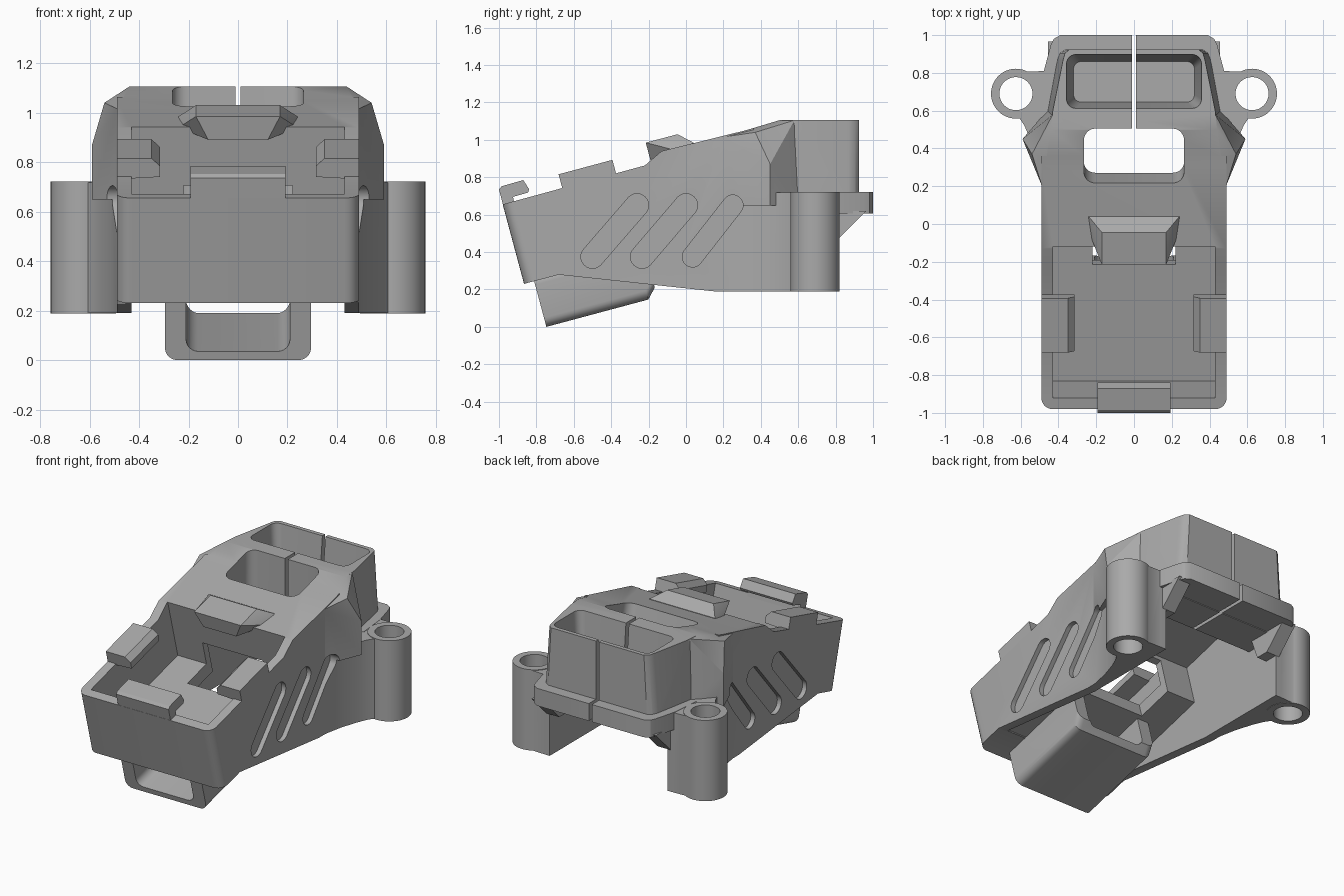
import bpy, bmesh, math
from mathutils import Vector

cube = bpy.data.objects.get("Cube")
if cube:
    bpy.data.objects.remove(cube, do_unlink=True)

grey = bpy.data.materials.new("plain grey")
grey.use_nodes = True
grey.diffuse_color = (0.4, 0.4, 0.4, 1)
grey.node_tree.nodes["Principled BSDF"].inputs["Base Color"].default_value = (0.4, 0.4, 0.4, 1)

TILT = math.radians(15)
COS, SIN = math.cos(TILT), math.sin(TILT)


def tilt(u, w):
    """Side-plane point (y, z) from distances along and across the sloping tray."""
    return (-0.866 + u * COS - w * SIN, 0.23 + u * SIN + w * COS)


def finish(name, bm):
    bmesh.ops.recalc_face_normals(bm, faces=bm.faces[:])
    mesh = bpy.data.meshes.new(name)
    bm.to_mesh(mesh)
    bm.free()
    mesh.materials.append(grey)
    obj = bpy.data.objects.new(name, mesh)
    bpy.context.collection.objects.link(obj)
    return obj


def prism(name, pts, lo, hi, axis="x", front_round=0):
    """Extrude a side (y, z) profile along x, or a plan (x, y) profile along z."""
    bm = bmesh.new()
    place = (lambda p, t: (t, *p)) if axis == "x" else (lambda p, t: (*p, t))
    face = bm.faces.new([bm.verts.new(place(p, lo)) for p in pts])
    ext = bmesh.ops.extrude_face_region(bm, geom=[face])["geom"]
    shift = Vector(place((0, 0), hi - lo))
    bmesh.ops.translate(bm, verts=[v for v in ext if isinstance(v, bmesh.types.BMVert)], vec=shift)
    if front_round:
        edges = [e for e in bm.edges if all(v.co.y < -0.85 for v in e.verts)
                 and abs(e.verts[0].co.x - e.verts[1].co.x) < 0.01]
        bmesh.ops.bevel(bm, geom=edges, offset=front_round, segments=6, profile=0.5, affect="EDGES")
    return finish(name, bm)


def hull(name, pts):
    bm = bmesh.new()
    for p in pts:
        bm.verts.new(p)
    bmesh.ops.convex_hull(bm, input=bm.verts[:])
    bmesh.ops.delete(bm, geom=[v for v in bm.verts if not v.link_faces], context="VERTS")
    bmesh.ops.dissolve_limit(bm, angle_limit=0.01, verts=bm.verts[:], edges=bm.edges[:])
    return finish(name, bm)


def both(*pts):
    return [(s * x, y, z) for x, y, z in pts for s in (-1, 1)]


def circle(a, b, r, n=32):
    return [(a + r * math.cos(2 * math.pi * i / n), b + r * math.sin(2 * math.pi * i / n)) for i in range(n)]


def rounded(half, b0, b1, r):
    """Rounded rectangle, centred across its first axis."""
    return [p for a in (r - half, half - r) for b in (b0 + r, b1 - r) for p in circle(a, b, r, 24)]


def tilted_box(name, x0, x1, u0, u1, w0, w1):
    return hull(name, [(x, *tilt(u, w)) for x in (x0, x1) for u in (u0, u1) for w in (w0, w1)])


def combine(target, tool, operation):
    mod = target.modifiers.new(operation.title(), "BOOLEAN")
    mod.operation, mod.solver, mod.object = operation, "EXACT", tool
    bpy.context.view_layer.objects.active = target
    bpy.ops.object.modifier_apply(modifier=mod.name)
    bpy.data.objects.remove(tool, do_unlink=True)


# Main shell: sloping front body
body = prism("main_shell", [(-0.866, 0.23), (-0.98, 0.655), (-0.22, 0.863), (-0.13, 0.94),
                            (0.315, 1.05), (0.36, 1.063), (0.36, 0.19), (0.15, 0.19),
                            (-0.68, 0.279)], -0.49, 0.49, front_round=0.06)

# Flared shoulders, rear cup, lower walls and ledge
shoulder = hull("shoulder", both((0.487, 0.2, 0.65), (0.487, 0.2, 1.015), (0.54, 0.37, 1.04),
                                 (0.59, 0.45, 0.87), (0.59, 0.45, 0.65), (0.44, 0.5, 1.105),
                                 (0.43, 0.58, 1.105), (0.46, 0.6, 0.65)))
cup = hull("cup", both((0.44, 0.5, 1.105), (0.475, 0.5, 0.65), (0.43, 0.6, 1.105), (0.46, 0.6, 0.65),
                       (0.375, 0.87, 1.105), (0.41, 0.87, 0.65), (0.365, 0.905, 1.105),
                       (0.395, 0.905, 0.65), (0.34, 0.925, 1.105), (0.365, 0.925, 0.65)))
wall = [(0.487, 0.2), (0.515, 0.34), (0.55, 0.45), (0.58, 0.52), (0.62, 0.58), (0.64, 0.7),
        (0.6, 0.805), (0.47, 0.81)]
lower = prism("lower", wall + [(-x, y) for x, y in reversed(wall)], 0.19, 0.718, "z")
rim = [(0.5, 0.6), (0.48, 0.8), (0.44, 0.95), (0.425, 0.98), (0.39, 1.0)]
ledge = prism("ledge", rim + [(-x, y) for x, y in reversed(rim)], 0.605, 0.72, "z")
for part in (shoulder, cup, lower, ledge):
    combine(body, part, "UNION")

# Bolt lugs
for s in (-1, 1):
    combine(body, prism("lug", circle(s * 0.625, 0.69, 0.132, 48), 0.188, 0.722, "z"), "UNION")

# Hollow underside, open tray and the passage between them
hollow = prism("hollow", [(-0.66, 0.05), tilt(0.21, 0), tilt(0.95, 0), tilt(0.95, 0.28),
                          tilt(1.35, 0.28), (0.5, 0.65), (0.56, 0.6), (1.1, 0.6), (1.1, 0.05)], -0.43, 0.43)
combine(body, hollow, "DIFFERENCE")
combine(body, tilted_box("tray", -0.43, 0.43, 0.06, 0.905, 0.09, 0.8), "DIFFERENCE")
combine(body, tilted_box("passage", -0.22, 0.22, 0.7, 1.0, -0.05, 0.25), "DIFFERENCE")

# Roof window, cup pocket and rear slit
window = [(*p, 1.2) for p in rounded(0.265, 0.17, 0.505, 0.06)] + \
         [(*p, 0.55) for p in rounded(0.265, 0.345, 0.505, 0.06)]
combine(body, hull("window", window), "DIFFERENCE")
pocket = [(*p, 1.13) for p in rounded(0.36, 0.61, 0.9, 0.05)] + \
         [(*p, 0.73) for p in rounded(0.32, 0.645, 0.86, 0.04)]
combine(body, hull("pocket", pocket), "DIFFERENCE")
combine(body, prism("slit", [(0.47, 0.5), (1.1, 0.5), (1.1, 1.2), (0.47, 1.2)], -0.011, 0.011), "DIFFERENCE")

for s in (-1, 1):
    # Lug bores
    combine(body, prism("bore", circle(s * 0.625, 0.69, 0.0875, 48), 0.1, 0.8, "z"), "DIFFERENCE")
    # Slanted grip grooves
    for y0, y1, r in ((-0.5, -0.262, 0.062), (-0.235, 0.0, 0.062), (0.035, 0.25, 0.055)):
        ends = circle(y0, 0.375, r) + circle(y1, 0.65, r)
        combine(body, hull("groove", [(s * x, *p) for x in (0.46, 0.75) for p in ends]), "DIFFERENCE")

parts = [body]

# Strap sleeve below the tray
sleeve = hull("strap_sleeve", [(a, *tilt(u, b)) for u, low in ((0.056, -0.253), (0.62, -0.253), (0.67, -0.2))
                               for a, b in rounded(0.295, low, 0.03, 0.05)])
combine(sleeve, hull("channel", [(a, *tilt(u, b)) for u in (-0.1, 0.9)
                                 for a, b in rounded(0.21, -0.217, 0.15, 0.05)]), "DIFFERENCE")
parts.append(sleeve)

# Front clip
parts.append(prism("front_clip", [(-0.975, 0.64), (-1.0, 0.735), (-0.985, 0.752), (-0.87, 0.785),
                                  (-0.838, 0.735), (-0.845, 0.718), (-0.925, 0.695),
                                  (-0.915, 0.65)], -0.192, 0.192))

# Rear clip
parts.append(hull("rear_clip", both((0.17, -0.045, 1.03), (0.17, -0.215, 0.985), (0.12, -0.19, 0.89),
                                    (0.24, -0.04, 0.94), (0.24, 0.04, 0.985), (0.22, 0.04, 0.95),
                                    (0.12, -0.09, 0.9))))

for side, s in (("left", 1), ("right", -1)):
    # Side clips reaching over the tray
    section = [(0.49, 0.43), (0.49, 0.518), (0.35, 0.518), (0.315, 0.485), (0.315, 0.44)]
    parts.append(hull(side + "_clip", [(s * x, *tilt(u, w)) for x, w in section for u in (0.33, 0.628)]))
    # Ledge gussets
    a, b = sorted((s * 0.36, s * 0.455))
    parts.append(prism(side + "_gusset", [(0.66, 0.62), (0.72, 0.465), (0.81, 0.465), (0.965, 0.62)], a, b))

# Smooth curved walls, crisp edges
bpy.ops.object.select_all(action="DESELECT")
for obj in parts:
    obj.select_set(True)
bpy.context.view_layer.objects.active = body
bpy.ops.object.shade_smooth_by_angle(angle=math.radians(30))
